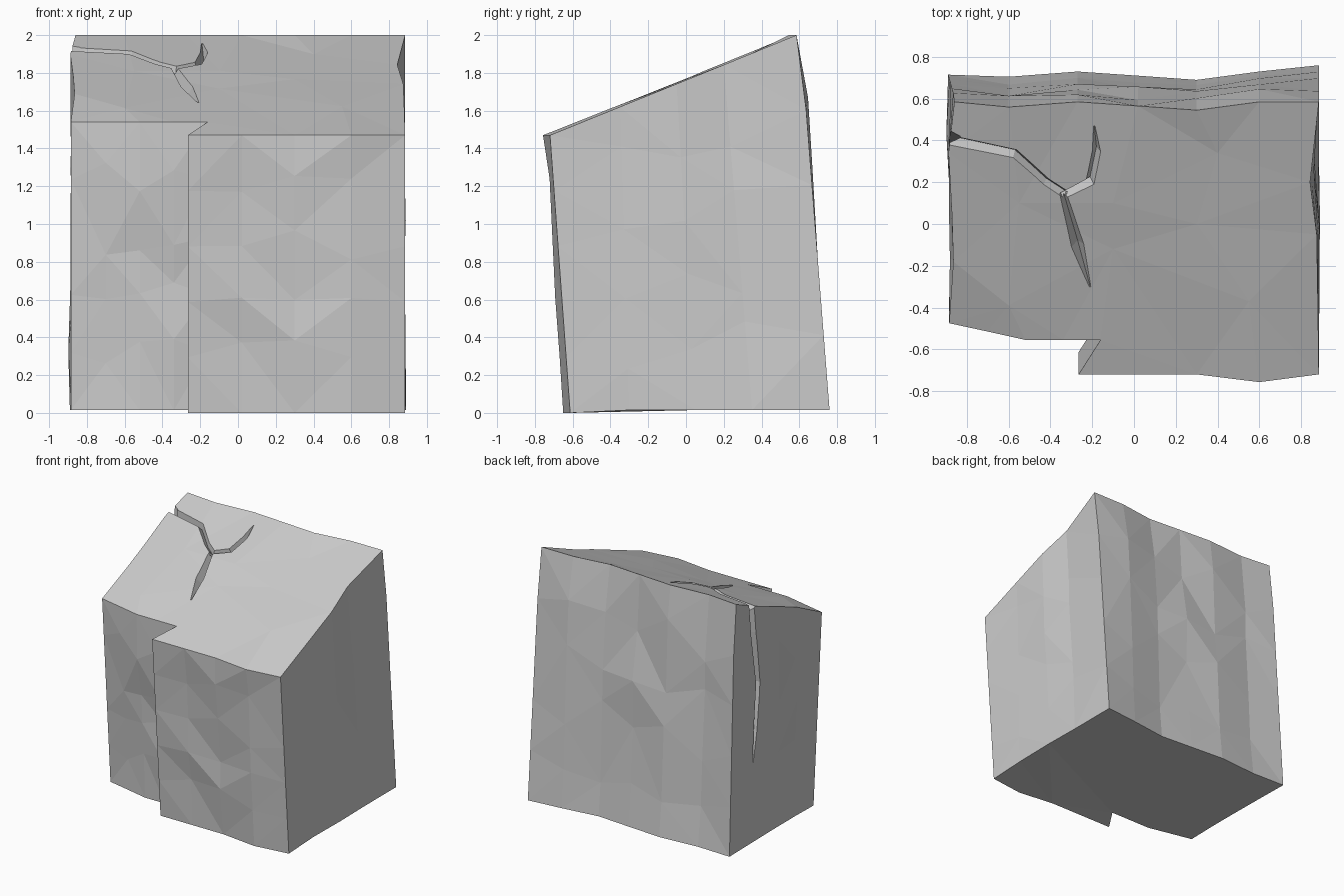
import bpy, bmesh, random
from mathutils import Vector
from mathutils.geometry import delaunay_2d_cdt

random.seed(4)
default = bpy.data.objects.get("Cube")
if default:
    bpy.data.objects.remove(default)

# One stone colour
stone = bpy.data.materials.new("grey_stone")
stone.use_nodes = True
GREY = (0.6, 0.6, 0.6, 1)
stone.diffuse_color = GREY
stone.node_tree.nodes["Principled BSDF"].inputs["Base Color"].default_value = GREY

FRONT_LEAN = 0.107   # how far the front foot sits behind the top edge
LEVELS = (0, 0.2, 0.4, 0.6, 0.8, 1)


def top_height(y):
    """Sloping top plane, rising to the back."""
    return min(2.0, 1.47 + 0.405 * (max(y, -0.72) + 0.72))


# Columns around the block: foot xy, top xy, direction the column may bulge in
columns = []


def front(x, y, bulge=(0, -1)):
    columns.append(((x, y + FRONT_LEAN), (x, y), bulge))


def side(sign, y_foot, y_top, x_foot, x_top):
    columns.append(((sign * x_foot, y_foot), (sign * x_top, y_top), (sign * 0.6, 0)))


def back(x, y_foot, y_top, bulge=(0, 1)):
    columns.append(((x, y_foot), (x, y_top), bulge))


# Front: recessed piece, step, then the forward piece
front(-0.885, -0.475, (0, 0))
front(-0.7, -0.515)
front(-0.52, -0.555)
front(-0.34, -0.555)
front(-0.16, -0.555, (0, 0))
front(-0.265, -0.72, (0, 0))
front(0.02, -0.72)
front(0.3, -0.72)
front(0.6, -0.757)
front(0.885, -0.72, (0, 0))
# Right wall with a dent in its top edge
side(1, -0.3, -0.35, 0.885, 0.88)
side(1, 0.05, -0.05, 0.89, 0.875)
side(1, 0.35, 0.2, 0.885, 0.843)
# Back wall
back(0.885, 0.76, 0.585, (0, 0))
back(0.6, 0.73, 0.585)
back(0.3, 0.69, 0.545)
back(0.02, 0.71, 0.565)
back(-0.27, 0.73, 0.585)
back(-0.6, 0.705, 0.56)
columns.append(((-0.89, 0.715), (-0.86, 0.585), (0, 0)))
# Left wall
side(-1, 0.45, 0.34, 0.885, 0.888)
side(-1, 0.1, 0.05, 0.88, 0.872)
side(-1, -0.15, -0.18, 0.88, 0.865)

# Chiselled walls
bm = bmesh.new()
rings = [[] for _ in LEVELS]
for i, (foot, top, bulge) in enumerate(columns):
    z_foot = 0.0 if 5 <= i <= 9 else 0.015
    low = Vector((*foot, z_foot))
    high = Vector((*top, 1.54 if i < 5 else top_height(top[1])))
    if foot[1] > 0.65:
        high.z = 2.0
    free = bulge != (0, 0)
    for row, t in enumerate(LEVELS):
        inner = 0 < row < len(LEVELS) - 1
        if inner and free:
            t += random.uniform(-0.07, 0.07)
        p = low.lerp(high, t)
        if inner and free:
            p += Vector((*bulge, 0)) * random.uniform(-0.02, 0.022)
        if inner and foot[1] > 0.65:
            p.y += 0.02 * t
        rings[row].append(bm.verts.new(p))
n = len(columns)
for a, b in zip(rings, rings[1:]):
    for i in range(n):
        j = (i + 1) % n
        bm.faces.new((a[i], a[j], b[j], b[i]))
bm.faces.new(list(reversed(rings[0])))

# Sloping top with a few loose interior points for broad facets
cap = list(rings[-1])
for x, y in ((-0.6, -0.39), (-0.1, -0.12), (0.55, -0.37), (0.4, 0.34),
             (-0.1, 0.1), (0.3, 0.0), (-0.55, 0.1)):
    cap.append(bm.verts.new((x, y, top_height(y) + random.uniform(-0.008, 0.012))))
loop = list(range(n))
result = delaunay_2d_cdt([v.co.xy for v in cap], [], [loop], 1, 1e-5)
origin = result[3]
for f in result[2]:
    bm.faces.new([cap[origin[k][0]] for k in f])

bmesh.ops.triangulate(bm, faces=bm.faces[:])
bmesh.ops.recalc_face_normals(bm, faces=bm.faces[:])
mesh = bpy.data.meshes.new("stone_block")
bm.to_mesh(mesh)
bm.free()
mesh.materials.append(stone)
block = bpy.data.objects.new("stone_block", mesh)
bpy.context.collection.objects.link(block)


def carve(name, nodes, normal, depth):
    """Cut a tapering V groove; nodes are (point, half width)."""
    normal = Vector(normal).normalized()
    points = [Vector(p) for p, _ in nodes]
    widest = max(w for _, w in nodes)
    cut = bmesh.new()
    rows = []
    for i, (p, (_, w)) in enumerate(zip(points, nodes)):
        along = points[min(i + 1, len(points) - 1)] - points[max(i - 1, 0)]
        across = along.cross(normal).normalized()
        d = depth * w / widest
        lift = 0.04
        spread = min(w * (1 + lift / d), w + 0.03)
        rows.append([cut.verts.new(p + normal * lift + across * spread),
                     cut.verts.new(p + normal * lift - across * spread),
                     cut.verts.new(p - normal * d)])
    for a, b in zip(rows, rows[1:]):
        for i in range(3):
            j = (i + 1) % 3
            cut.faces.new((a[i], a[j], b[j], b[i]))
    cut.faces.new(rows[0])
    cut.faces.new(rows[-1])
    bmesh.ops.triangulate(cut, faces=cut.faces[:])
    bmesh.ops.recalc_face_normals(cut, faces=cut.faces[:])
    data = bpy.data.meshes.new(name)
    cut.to_mesh(data)
    cut.free()
    data.materials.append(stone)
    cutter = bpy.data.objects.new(name, data)
    cutter.hide_render = True
    bpy.context.collection.objects.link(cutter)
    mod = block.modifiers.new(name, "BOOLEAN")
    mod.operation = "DIFFERENCE"
    mod.solver = "EXACT"
    mod.object = cutter
    bpy.context.view_layer.objects.active = block
    bpy.ops.object.modifier_apply(modifier=mod.name)
    bpy.data.objects.remove(cutter)


def on_top(*nodes):
    return [((x, y, top_height(y)), w) for x, y, w in nodes]


# Forked crack on the top, running over the edge and down the left wall
UP = (0, -0.375, 0.927)
carve("main_crack", on_top((-0.95, 0.415, 0.026), (-0.57, 0.34, 0.018),
                           (-0.42, 0.205, 0.016), (-0.32, 0.14, 0.016)), UP, 0.06)
carve("back_branch", on_top((-0.35, 0.135, 0.014), (-0.21, 0.205, 0.02),
                            (-0.18, 0.35, 0.018), (-0.19, 0.47, 0.002)), UP, 0.06)
carve("front_branch", on_top((-0.34, 0.15, 0.012), (-0.27, -0.1, 0.028),
                             (-0.21, -0.3, 0.002)), UP, 0.06)
carve("wall_crack", [((-0.88, 0.425, 2.0), 0.026), ((-0.88, 0.4, 1.7), 0.026),
                     ((-0.88, 0.34, 1.28), 0.024), ((-0.88, 0.38, 0.9), 0.018),
                     ((-0.885, 0.41, 0.66), 0.002)], (-1, 0, 0), 0.05)

for poly in block.data.polygons:
    poly.use_smooth = False
